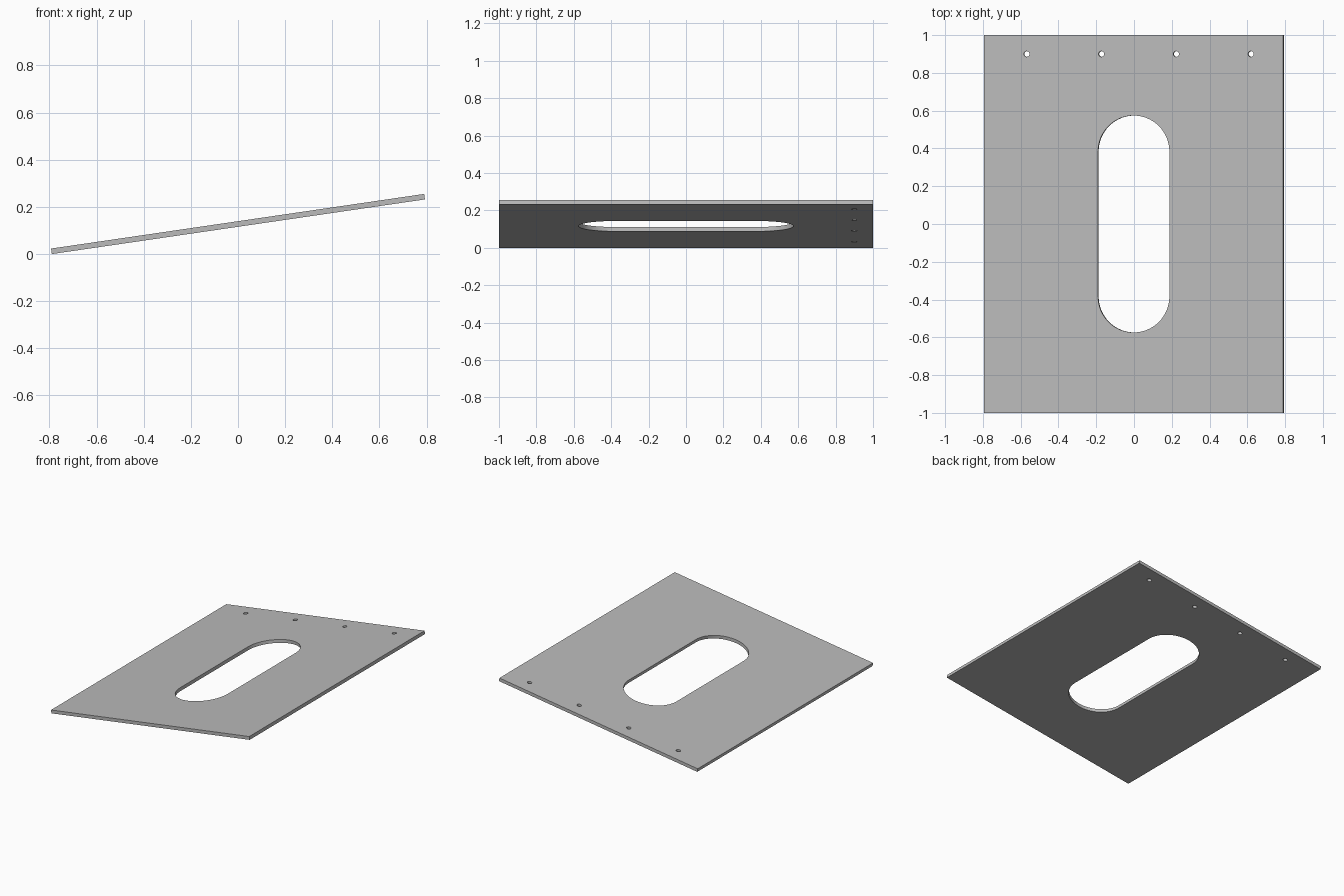
import bpy, bmesh
from math import pi, sin, cos, radians

cube = bpy.data.objects.get("Cube")
if cube:
    bpy.data.objects.remove(cube, do_unlink=True)

WIDTH, LENGTH, THICK = 1.6, 2.0, 0.0235
TILT = radians(8.33)


def prism(name, outlines, height):
    """Upright prisms, centred on z = 0, from flat outlines."""
    bm = bmesh.new()
    for outline in outlines:
        face = bm.faces.new([bm.verts.new((x, y, -height / 2)) for x, y in outline])
        top = bmesh.ops.extrude_face_region(bm, geom=[face])["geom"]
        bmesh.ops.translate(bm, vec=(0, 0, height),
                            verts=[v for v in top if isinstance(v, bmesh.types.BMVert)])
    bmesh.ops.recalc_face_normals(bm, faces=bm.faces)
    mesh = bpy.data.meshes.new(name)
    bm.to_mesh(mesh)
    bm.free()
    obj = bpy.data.objects.new(name, mesh)
    bpy.context.collection.objects.link(obj)
    return obj


def arc(cx, cy, r, start, sweep, steps):
    return [(cx + r * cos(start + sweep * i / steps),
             cy + r * sin(start + sweep * i / steps)) for i in range(steps + 1)]


# Flat plate
w, l = WIDTH / 2, LENGTH / 2
plate = prism("slotted_plate", [[(-w, -l), (w, -l), (w, l), (-w, l)]], THICK)

# Long rounded slot and the row of four bolt holes
slot_r, slot_y = 0.191, 0.383
slot = arc(0, slot_y, slot_r, 0, pi, 32) + arc(0, -slot_y, slot_r, pi, pi, 32)
holes = [arc(-0.573 + 0.4 * i, 0.9, 0.015, 0, 2 * pi, 24)[:-1] for i in range(4)]
cutter = prism("hole_cutter", [slot] + holes, THICK * 4)
cutter.hide_render = True

cut = plate.modifiers.new("holes", "BOOLEAN")
cut.operation = "DIFFERENCE"
cut.solver = "EXACT"
cut.object = cutter
bpy.context.view_layer.objects.active = plate
plate.select_set(True)
cutter.select_set(False)
bpy.ops.object.modifier_apply(modifier=cut.name)
bpy.data.objects.remove(cutter, do_unlink=True)

# Grey finish
grey = bpy.data.materials.new("plain_grey")
grey.use_nodes = True
colour = (0.5, 0.5, 0.5, 1)
grey.diffuse_color = colour
grey.node_tree.nodes["Principled BSDF"].inputs["Base Color"].default_value = colour
plate.data.materials.clear()
plate.data.materials.append(grey)
bpy.ops.object.shade_smooth_by_angle(angle=radians(30))

# Tilt so the left side is raised and the right edge rests on the ground
plate.rotation_euler.y = -TILT
plate.location.z = (WIDTH * sin(TILT) + THICK * cos(TILT)) / 2
